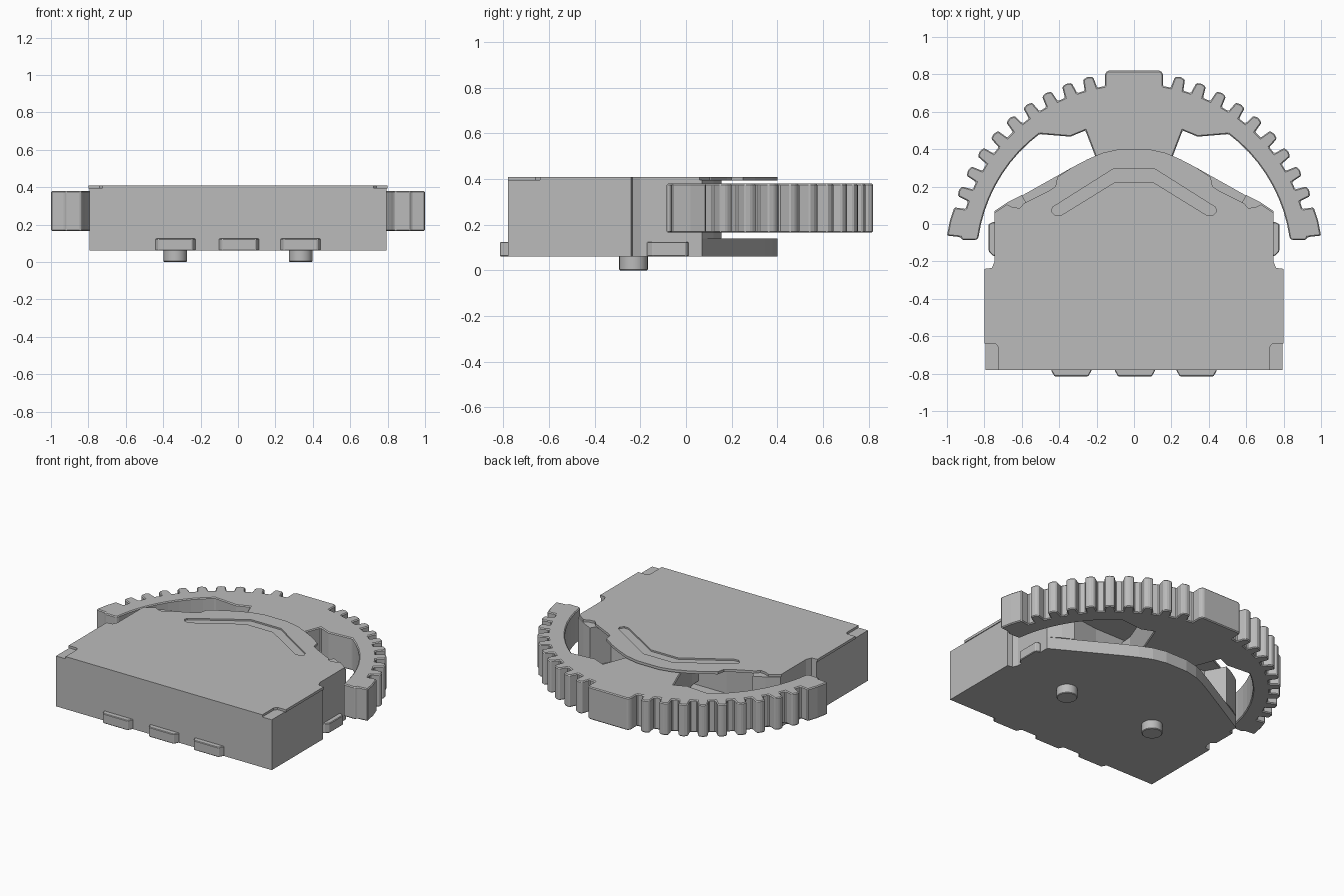
import bpy, bmesh
from math import sin, cos, radians

if "Cube" in bpy.data.objects:
    bpy.data.objects.remove(bpy.data.objects["Cube"])

grey = bpy.data.materials.new("mid_grey")
grey.use_nodes = True
grey.diffuse_color = (0.5, 0.5, 0.5, 1)
grey.node_tree.nodes["Principled BSDF"].inputs["Base Color"].default_value = (0.5, 0.5, 0.5, 1)


def mirrored(half):
    """Close a right-hand outline with its mirror image in x."""
    return half + [(-x, y) for x, y in reversed(half)]


def prism(name, outline, z0, z1, bevel=0):
    bm = bmesh.new()
    face = bm.faces.new([bm.verts.new((x, y, z0)) for x, y in outline])
    new = bmesh.ops.extrude_face_region(bm, geom=[face])["geom"]
    bmesh.ops.translate(bm, vec=(0, 0, z1 - z0),
                        verts=[v for v in new if isinstance(v, bmesh.types.BMVert)])
    bmesh.ops.recalc_face_normals(bm, faces=bm.faces)
    mesh = bpy.data.meshes.new(name)
    bm.to_mesh(mesh)
    bm.free()
    mesh.materials.append(grey)
    ob = bpy.data.objects.new(name, mesh)
    bpy.context.collection.objects.link(ob)
    if bevel:
        mod = ob.modifiers.new("edge_bevel", "BEVEL")
        mod.width = bevel
        mod.segments = 1
    return ob


# Base slab with rounded nose
front_half = [(0.795, -0.78), (0.795, -0.24), (0.76, -0.235), (0.745, -0.2), (0.745, 0.07)]
nose = [(0.33, 0.303), (0.25, 0.345), (0.17, 0.38), (0.08, 0.4)]
prism("base_slab", mirrored(front_half + nose), 0.06, 0.14)

# Housing block, hollow at the back for the wheel
prism("housing", mirrored(front_half + [(0.67, 0.12), (0.6, 0.155), (0.53, 0.03), (0.3, 0.0)]),
      0.14, 0.395)

# Cover sheet with corner cut-outs and scalloped back edge
cover = prism("cover_sheet", mirrored([
    (0.725, -0.78), (0.725, -0.66), (0.74, -0.64), (0.8, -0.64), (0.8, -0.24),
    (0.76, -0.235), (0.745, -0.2), (0.745, 0.06), (0.68, 0.105), (0.65, 0.09),
    (0.61, 0.085), (0.59, 0.11), (0.45, 0.18), (0.42, 0.2), (0.41, 0.25)] + nose),
    0.393, 0.41)

# Chevron groove pressed into the cover
groove = prism("groove_cutter", mirrored([
    (0.1, 0.225), (0.39, 0.046), (0.42, 0.045), (0.442, 0.065), (0.435, 0.09), (0.11, 0.295)]),
    0.4, 0.45)
groove.hide_render = True
groove.hide_viewport = True
cut = cover.modifiers.new("groove", "BOOLEAN")
cut.object = groove
cut.solver = "EXACT"

# Thumb wheel: half ring with teeth, end stops, broad centre tab and spoke
CENTRE_Y = -0.19


def polar(radius, deg):
    return radius * sin(radians(deg)), CENTRE_Y + radius * cos(radians(deg))


wheel = [(0.14, 0.82), (0.15, 0.81)]
for k in range(10):
    mid = 10.8 + 6.8 * k
    wheel += [polar(1.0, mid - 1.8), polar(0.94, mid - 1.3),
              polar(0.94, mid + 1.3), polar(1.0, mid + 1.8)]
    if k < 9:
        wheel.append(polar(1.008, mid + 3.4))
wheel += [polar(1.006, 78), (1.0, -0.062), (0.928, -0.07), (0.92, -0.085), (0.842, -0.085)]
wheel += [polar(0.84, 82 - 5 * i) for i in range(10)]
wheel += [(0.34, 0.467), (0.26, 0.5), (0.21, 0.37), (0.1, 0.08), (0.09, -0.05)]
prism("thumb_wheel", mirrored(wheel), 0.165, 0.38, 0.006)

# Solder tabs along the front and on both sides
for x in (-0.335, 0.005, 0.335):
    prism("front_tab", [(x - 0.107, -0.77), (x - 0.107, -0.785), (x - 0.09, -0.815),
                        (x + 0.09, -0.815), (x + 0.107, -0.785), (x + 0.107, -0.77)],
          0.06, 0.125, 0.004)
for s, side in ((1, "left"), (-1, "right")):
    prism(side + "_side_tab", [(s * 0.73, -0.17), (s * 0.755, -0.17), (s * 0.777, -0.145),
                               (s * 0.777, 0.0), (s * 0.755, 0.01), (s * 0.73, 0.01)],
          0.06, 0.125, 0.004)
    # Locating pin underneath
    pin = prism(side + "_locating_pin",
                [(s * 0.335 + 0.063 * cos(radians(a)), -0.23 + 0.063 * sin(radians(a)))
                 for a in range(0, 360, 15)], 0, 0.07, 0.004)
    bpy.ops.object.select_all(action="DESELECT")
    pin.select_set(True)
    bpy.context.view_layer.objects.active = pin
    bpy.ops.object.shade_smooth_by_angle(angle=radians(30))
